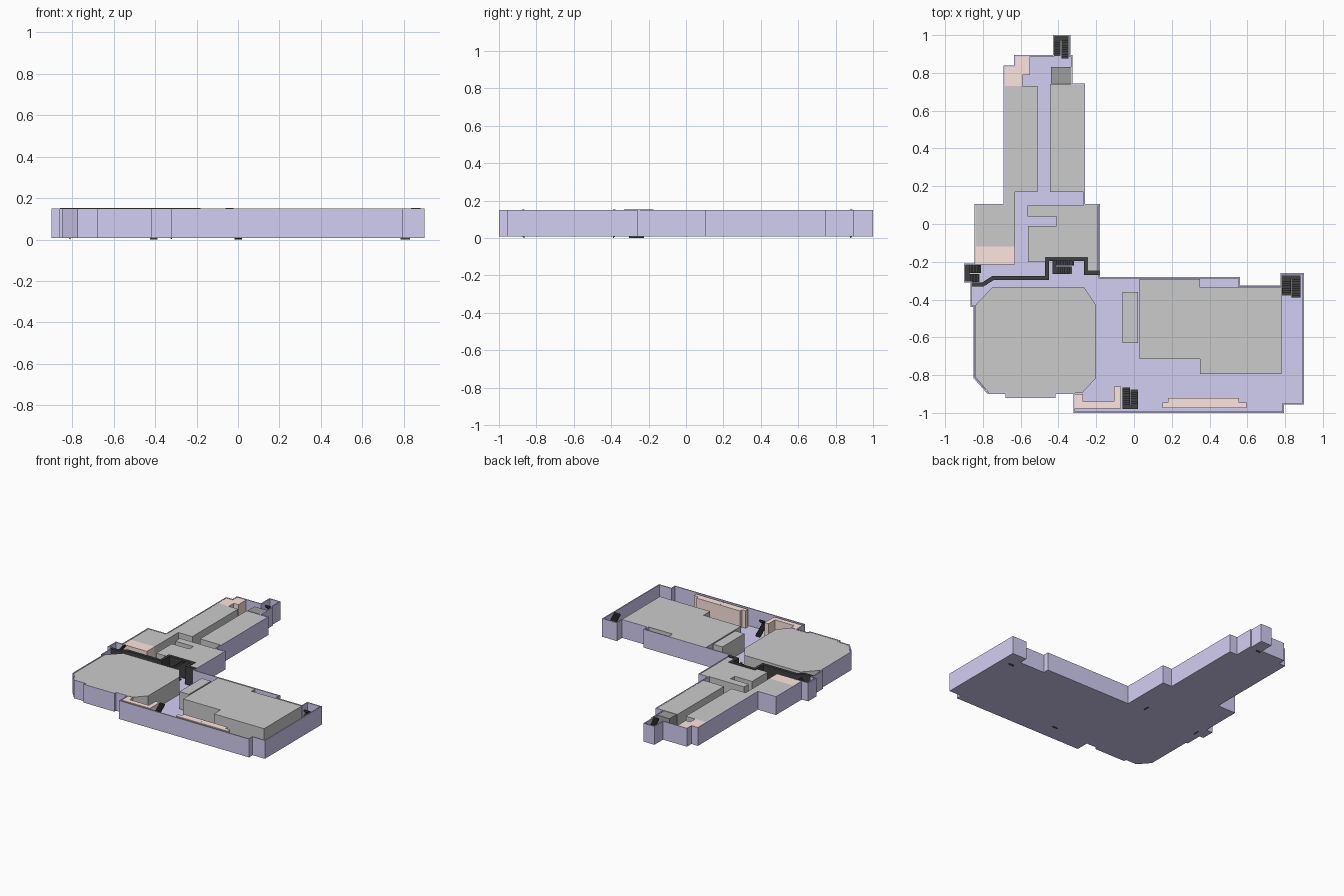
import bpy, bmesh, math
from mathutils import Vector, Matrix

if "Cube" in bpy.data.objects:
    bpy.data.objects.remove(bpy.data.objects["Cube"])

BASE, FLOOR, TOP = 0.008, 0.013, 0.15


def material(name, rgb):
    m = bpy.data.materials.new(name)
    m.diffuse_color = (*rgb, 1)
    m.use_nodes = True
    m.node_tree.nodes["Principled BSDF"].inputs["Base Color"].default_value = m.diffuse_color
    return m


purple = material("purple", (0.65, 0.62, 0.9))
peach = material("peach", (1.0, 0.79, 0.74))
black = material("black", (0.05, 0.05, 0.05))
dark = material("dark_grey", (0.34, 0.34, 0.34))


def finish(bm, name, mat=None):
    bmesh.ops.recalc_face_normals(bm, faces=bm.faces)
    me = bpy.data.meshes.new(name)
    bm.to_mesh(me)
    bm.free()
    ob = bpy.data.objects.new(name, me)
    bpy.context.collection.objects.link(ob)
    if mat:
        me.materials.append(mat)
    return ob


def add_prism(bm, coords, direction):
    face = bm.faces.new([bm.verts.new(c) for c in coords])
    out = bmesh.ops.extrude_face_region(bm, geom=[face], use_keep_orig=True)
    verts = [v for v in out["geom"] if isinstance(v, bmesh.types.BMVert)]
    bmesh.ops.translate(bm, verts=verts, vec=direction)


def block(name, pts, mat=None, top=0.148, bottom=FLOOR):
    bm = bmesh.new()
    add_prism(bm, [(x, y, bottom) for x, y in pts], (0, 0, top - bottom))
    return finish(bm, name, mat)


def rect(x0, x1, y0, y1):
    return [(x0, y0), (x1, y0), (x1, y1), (x0, y1)]


def offset(pts, d, closed):
    """Mitred offset of a path, to the right of its direction for d > 0."""
    P, n, out = [Vector(p) for p in pts], len(pts), []
    for i in range(n):
        a = P[i] - P[i - 1] if closed or i > 0 else P[1] - P[0]
        b = P[(i + 1) % n] - P[i] if closed or i < n - 1 else a
        na, nb = [Vector((v.y, -v.x)).normalized() for v in (a, b)]
        out.append(P[i] + (na + nb) * d / (1 + na.dot(nb)))
    return out


# Open tray: floor plate and thin outer wall (outline runs clockwise)
outline = [(-.43, 1), (-.335, 1), (-.335, .895), (-.325, .895), (-.325, .745), (-.26, .745),
           (-.26, .105), (-.18, .105), (-.18, -.28), (.56, -.28), (.56, -.325), (.775, -.325),
           (.775, -.26), (.9, -.26), (.9, -.955), (.795, -.955), (.795, -1), (-.32, -1),
           (-.32, -.9), (-.415, -.9), (-.415, -.92), (-.68, -.92), (-.68, -.9), (-.775, -.9),
           (-.85, -.815), (-.85, -.44), (-.865, -.44), (-.865, -.31), (-.9, -.31), (-.9, -.21),
           (-.845, -.21), (-.845, .105), (-.69, .105), (-.69, .84), (-.635, .84),
           (-.635, .895), (-.43, .895)]
inner = offset(outline, 0.008, True)
bm = bmesh.new()
rings = [[bm.verts.new((p[0], p[1], z)) for p in pts]
         for pts, z in ((outline, BASE), (outline, TOP), (inner, TOP), (inner, FLOOR))]
for r0, r1 in zip(rings, rings[1:]):
    for i in range(len(outline)):
        j = (i + 1) % len(outline)
        bm.faces.new((r0[i], r0[j], r1[j], r1[i]))
bm.faces.new(rings[0])
bm.faces.new(rings[-1])
finish(bm, "floor_and_outer_wall", purple)

# Grey room blocks
block("octagonal_hall", [(-.75, -.335), (-.265, -.335), (-.2, -.43), (-.2, -.815), (-.275, -.895),
                         (-.415, -.895), (-.415, -.912), (-.672, -.912), (-.672, -.892),
                         (-.77, -.892), (-.84, -.81), (-.84, -.43)])
block("east_room", [(.03, -.29), (.35, -.29), (.35, -.335), (.78, -.335), (.78, -.795),
                    (.35, -.795), (.35, -.715), (.03, -.715)])
block("east_side_room", rect(-.06, .02, -.63, -.36))
block("centre_room", [(-.565, .097), (-.19, .097), (-.19, -.245), (-.25, -.245), (-.25, -.18),
                      (-.465, -.18), (-.465, -.2), (-.56, -.2), (-.56, -.01), (-.41, -.01),
                      (-.41, .04), (-.565, .04)])
block("north_east_room", rect(-.445, -.268, .17, .74))
block("north_west_room", [(-.836, -.12), (-.63, -.12), (-.63, .17), (-.51, .17), (-.51, .73),
                          (-.682, .73), (-.682, .097), (-.836, .097)])
block("dark_shaft", rect(-.44, -.334, .745, .83), dark)

# Peach service rooms
block("west_service_room", rect(-.836, -.63, -.215, -.12), peach)
block("north_service_room", [(-.682, .73), (-.59, .73), (-.59, .79), (-.55, .79), (-.55, .886),
                             (-.627, .886), (-.627, .832), (-.682, .832)], peach)
block("south_service_room", [(-.312, -.978), (-.07, -.978), (-.07, -.86), (-.105, -.86),
                             (-.105, -.94), (-.27, -.94), (-.27, -.9), (-.312, -.9)], peach)
block("front_service_room_left", [(.15, -.975), (.355, -.975), (.355, -.92), (.18, -.92),
                                  (.18, -.945), (.15, -.945)], peach)
block("front_service_room_right", [(.356, -.975), (.595, -.975), (.595, -.945), (.555, -.945),
                                   (.555, -.92), (.356, -.92)], peach)

# Black partition wall following a bent path
path = [(-.86, -.32), (-.80, -.32), (-.745, -.285), (-.46, -.285), (-.46, -.185),
        (-.255, -.185), (-.255, -.258), (-.182, -.258)]
block("partition_wall", offset(path, .011, False) + offset(path, -.011, False)[::-1],
      black, top=0.153)


def staircase(name, cx, cy, width, length, angle, steps=8, height=0.153):
    """Two parallel flights joined by a half landing."""
    bm = bmesh.new()
    mid, thick, landing = height / 2, 0.012, 0.02
    w = width / 2 - 0.002
    run = (length - landing) / steps
    rise = mid / steps
    for x0, z0, sign in ((-width / 2, 0, 1), (0.002, height, -1)):
        prof = []
        for i in range(steps):
            y = -length / 2 + i * run
            z = z0 + sign * rise * (i + (1 if sign > 0 else 0))
            prof += [(y, z), (y + run, z)]
        y1 = length / 2 - landing
        prof += [(y1, mid - thick), (-length / 2, max(z0 - thick, 0))]
        add_prism(bm, [(x0, y, z) for y, z in prof], (w, 0, 0))
    add_prism(bm, [(-width / 2, y, z) for y, z in
                   rect(length / 2 - landing, length / 2, mid - thick, mid)], (width, 0, 0))
    bm.transform(Matrix.Translation((cx, cy, 0)) @ Matrix.Rotation(math.radians(angle), 4, 'Z'))
    finish(bm, name, black)


# Five staircases
staircase("stairs_north", -.386, .935, .08, .115, 0)
staircase("stairs_east", .833, -.331, .097, .118, 0)
staircase("stairs_south", -.02, -.922, .08, .115, 180)
staircase("stairs_west", -.85, -.262, .088, .082, 90)
staircase("stairs_centre", -.375, -.222, .088, .115, 90)
